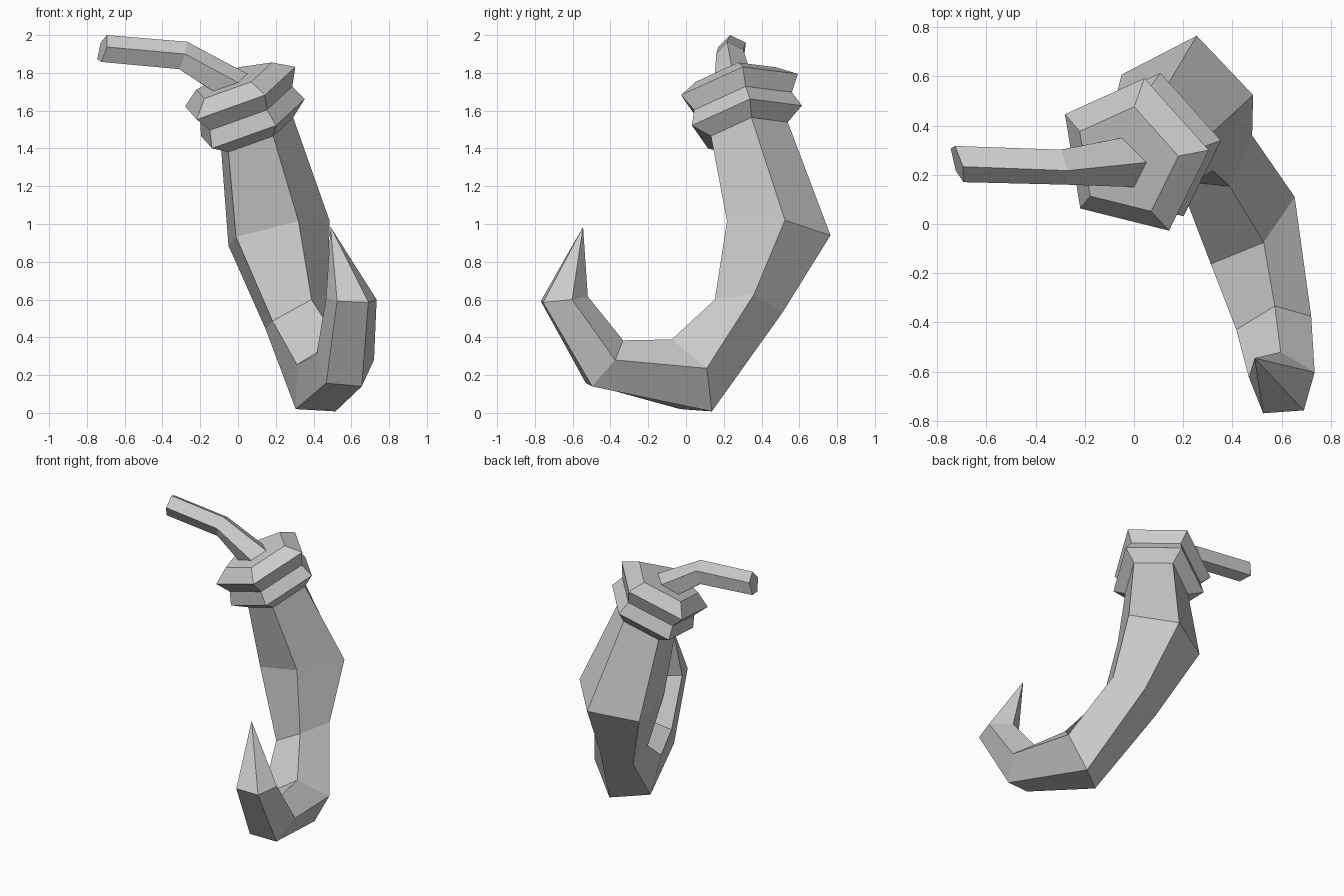
import bpy, bmesh
from math import cos, sin, radians
from mathutils import Vector

if "Cube" in bpy.data.objects:
    bpy.data.objects.remove(bpy.data.objects["Cube"])

SIDES = 5
STEP = radians(360 / SIDES)


def pentagon(c, u, v):
    return [c + u * cos(k * STEP) + v * sin(k * STEP) for k in range(SIDES)]


def pentagon_from(a, b, d):
    """Complete a five-sided section from three neighbouring corners."""
    a, b, d = Vector(a), Vector(b), Vector(d)
    u = (b - (a + d) / 2) / (1 - cos(STEP))
    return pentagon(b - u, u, (d - a) / (2 * sin(STEP)))


def loft(name, rings, tip=None):
    """Skin a chain of sections, closing the ends with a cap or a point."""
    bm = bmesh.new()
    loops = [[bm.verts.new(p) for p in r] for r in rings]
    for lo, hi in zip(loops, loops[1:]):
        for k in range(SIDES):
            j = (k + 1) % SIDES
            bm.faces.new((lo[k], lo[j], hi[j], hi[k]))
    bm.faces.new(loops[0])
    if tip:
        t = bm.verts.new(tip)
        for k in range(SIDES):
            bm.faces.new((loops[-1][k], loops[-1][(k + 1) % SIDES], t))
    else:
        bm.faces.new(loops[-1])
    bmesh.ops.recalc_face_normals(bm, faces=bm.faces)
    me = bpy.data.meshes.new(name)
    bm.to_mesh(me)
    bm.free()
    ob = bpy.data.objects.new(name, me)
    bpy.context.collection.objects.link(ob)
    return ob


# Tilted collar axis, and sections given as (distance along axis, radius)
axis = Vector((-0.42, -0.249, 1)).normalized()
centre = Vector((-0.002, 0.275, 1.697))
side = Vector((0.91, 0.075, 0.40))
side = (side - axis * side.dot(axis)).normalized()
up = axis.cross(side)


def collar_ring(t, r):
    return pentagon(centre + axis * t, side * r, up * r)


neck = collar_ring(-0.247, 0.22)

# Ridged collar
loft("collar", [collar_ring(t, r) for t, r in
                ((0.073, 0.23), (0, 0.335), (-0.09, 0.28), (-0.18, 0.315))] + [neck])

# Curved hook with a pointed tip
hook = [
    ((0.32, 0.217, 1.015), (0.484, 0.524, 1.02), (0.255, 0.765, 0.94)),
    ((0.389, 0.153, 0.60), (0.48, 0.36, 0.627), (0.33, 0.51, 0.53)),
    ((0.527, -0.075, 0.389), (0.653, 0.11, 0.236), (0.516, 0.137, 0.008)),
    ((0.572, -0.333, 0.384), (0.72, -0.375, 0.28), (0.655, -0.497, 0.14)),
    ((0.596, -0.52, 0.616), (0.734, -0.603, 0.60), (0.69, -0.757, 0.585)),
]
loft("hook", [neck] + [pentagon_from(*s) for s in hook], tip=(0.49, -0.545, 0.985))

# Bent stem rising from the collar
stem = [
    ((0.0, 0.15, 1.749), (0.05, 0.25, 1.795), (-0.05, 0.35, 1.778)),
    ((-0.28, 0.16, 1.90), (-0.27, 0.217, 1.965), (-0.295, 0.302, 1.925)),
    ((-0.693, 0.17, 1.937), (-0.695, 0.233, 2.0), (-0.727, 0.317, 1.96)),
]
loft("stem", [pentagon_from(*s) for s in stem])
